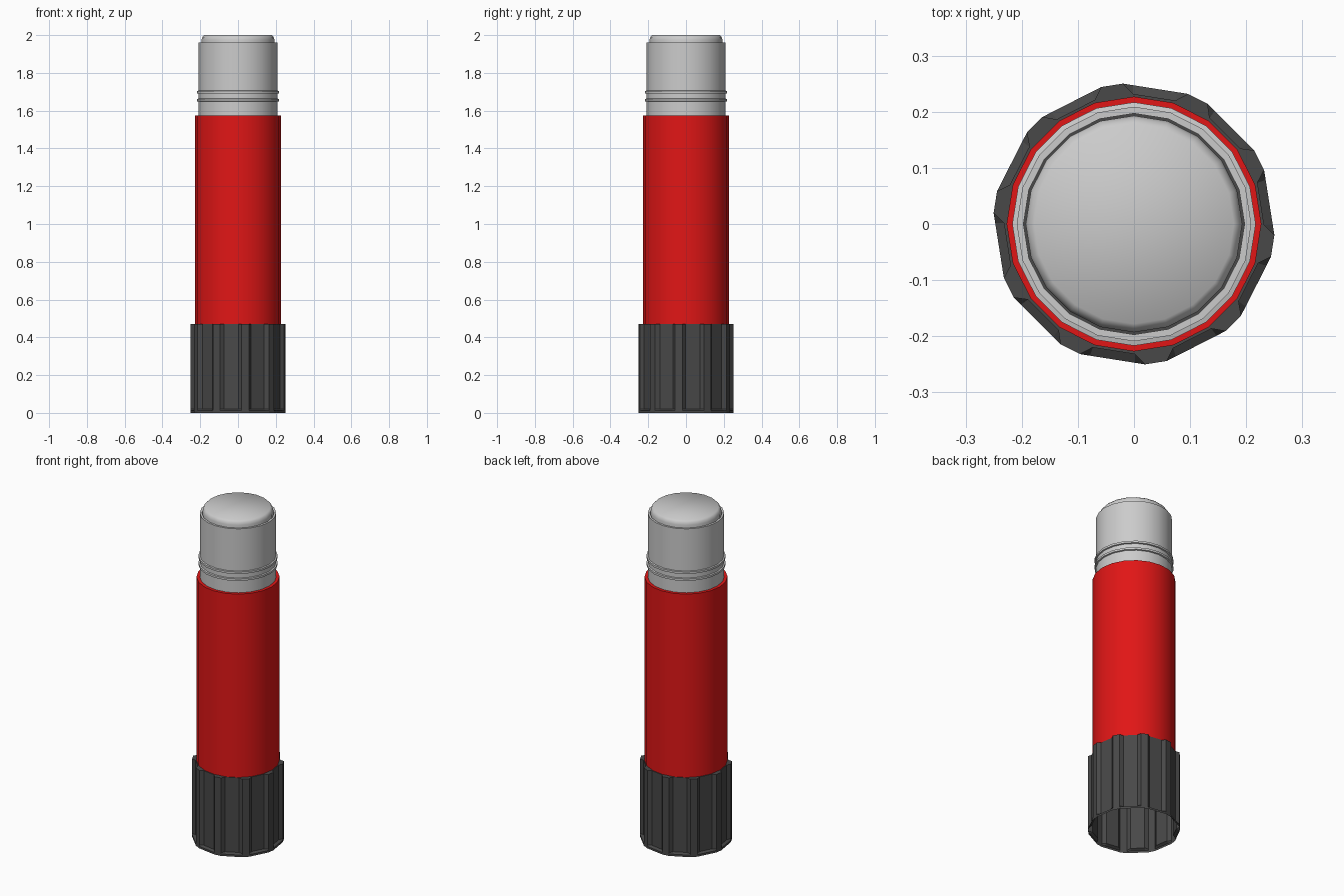
import bpy, math

if "Cube" in bpy.data.objects:
    bpy.data.objects.remove(bpy.data.objects["Cube"])

SIDES = 20


def material(name, rgb):
    m = bpy.data.materials.new(name)
    m.diffuse_color = (*rgb, 1)
    m.use_nodes = True
    m.node_tree.nodes["Principled BSDF"].inputs["Base Color"].default_value = m.diffuse_color
    return m


def loft(name, rows, mat=None, cap_top=False, smooth=None):
    """Skin a stack of closed rings, each a list of points."""
    n = len(rows[0])
    verts = [p for row in rows for p in row]
    faces = [(r * n + i, r * n + (i + 1) % n, (r + 1) * n + (i + 1) % n, (r + 1) * n + i)
             for r in range(len(rows) - 1) for i in range(n)]
    if cap_top:
        faces.append(tuple(range((len(rows) - 1) * n, len(rows) * n)))
    me = bpy.data.meshes.new(name)
    me.from_pydata(verts, [], faces)
    ob = bpy.data.objects.new(name, me)
    bpy.context.collection.objects.link(ob)
    if mat:
        me.materials.append(mat)
    if smooth:
        bpy.ops.object.select_all(action='DESELECT')
        ob.select_set(True)
        bpy.context.view_layer.objects.active = ob
        bpy.ops.object.shade_smooth_by_angle(angle=math.radians(smooth))
    return ob


def ring(polar, z):
    return [(r * math.cos(math.radians(a)), r * math.sin(math.radians(a)), z) for a, r in polar]


def lathe(name, profile, **kw):
    rows = [ring([(360 * i / SIDES, r) for i in range(SIDES)], z) for r, z in profile]
    return loft(name, rows, **kw)


red = material("red", (0.75, 0.008, 0.008))
dark = material("dark_grey", (0.065, 0.065, 0.065))

# twist knob: ten narrow ridges with recessed panels between, open underneath
R, PANEL = 0.251, 0.232
chord = R * math.cos(math.radians(13.5)) / math.cos(math.radians(9.5))


def knob_outline(panel_r):
    return [(99 + 36 * k + da, r) for k in range(10)
            for da, r in ((-4.5, R), (4.5, R), (8.5, panel_r), (27.5, panel_r))]


loft("twist_knob", [ring(knob_outline(chord), 0), ring(knob_outline(chord), 0.012),
                    ring(knob_outline(PANEL), 0.02), ring(knob_outline(PANEL), 0.47)],
     mat=dark, cap_top=True)

# body sleeve with a flat upper lip
lathe("body", [(0.227, 0.47), (0.227, 1.575), (0.207, 1.575)], mat=red, smooth=30)

# inner tube with two snap rings and a rim
tube = [(0.209, 1.575)]
for z in (1.648, 1.69):
    tube += [(0.209, z), (0.217, z + 0.002), (0.217, z + 0.014), (0.209, z + 0.016)]
tube += [(0.209, 1.96), (0.197, 1.96), (0.197, 1.94)]
lathe("inner_tube", tube, smooth=30)

# glue tip with rounded edge
lathe("glue_tip", [(0.193, 1.94), (0.193, 1.975), (0.189, 1.989), (0.178, 2.0)],
      cap_top=True, smooth=60)
